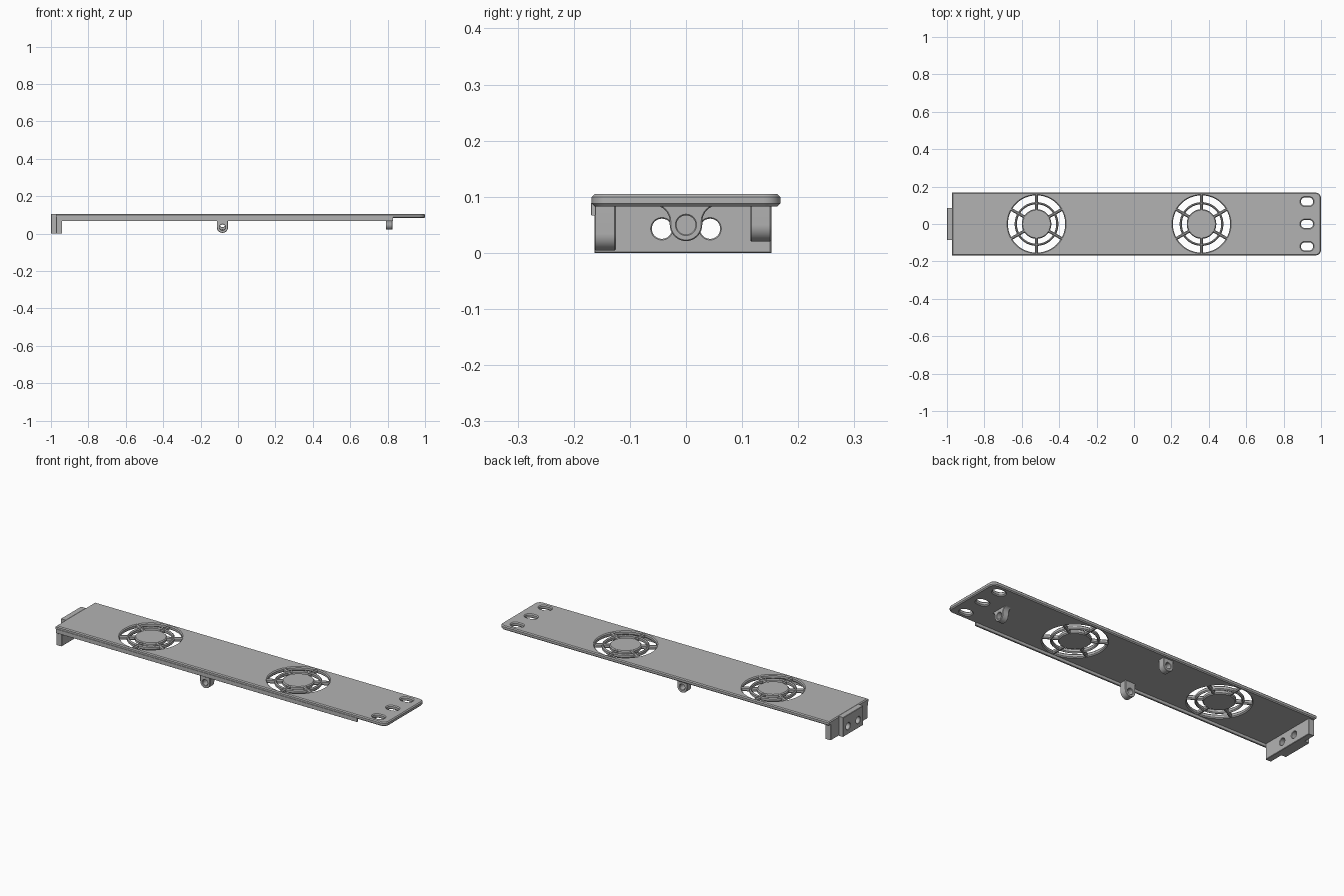
import bpy, bmesh
from math import sin, cos, asin, pi, radians
from mathutils import Matrix, Vector

if "Cube" in bpy.data.objects:
    bpy.data.objects.remove(bpy.data.objects["Cube"], do_unlink=True)

GREY = (0.45, 0.45, 0.45, 1)
metal = bpy.data.materials.new("plain grey")
metal.use_nodes = True
metal.diffuse_color = GREY
metal.node_tree.nodes["Principled BSDF"].inputs["Base Color"].default_value = GREY

# Drawing planes: which world axes the outline and the thickness follow
X, Y, Z = Vector((1, 0, 0)), Vector((0, 1, 0)), Vector((0, 0, 1))
PLANES = {"xy": (X, Y, Z), "xz": (X, Z, -Y), "yz": (Y, Z, X)}


def arc(cx, cy, r, a0, a1, n=16):
    """Points on an arc, angles in degrees."""
    angles = [radians(a0 + (a1 - a0) * i / n) for i in range(n + 1)]
    return [(cx + r * cos(a), cy + r * sin(a)) for a in angles]


def circle(cx, cy, r, n=32):
    return arc(cx, cy, r, 0, 360, n)[:-1]


def rect(x0, x1, y0, y1):
    return [(x0, y0), (x1, y0), (x1, y1), (x0, y1)]


def plate(name, plane, loops, start, end, bevel=0.002):
    """Extrude an outline with holes between two positions along the plane normal."""
    curve = bpy.data.curves.new(name, "CURVE")
    curve.dimensions = "2D"
    curve.fill_mode = "BOTH"
    curve.extrude = abs(end - start) / 2 - bevel
    curve.bevel_depth = bevel
    curve.bevel_resolution = 0
    curve.offset = -bevel
    for pts in loops:
        spline = curve.splines.new("POLY")
        spline.points.add(len(pts) - 1)
        for p, (u, v) in zip(spline.points, pts):
            p.co = (u, v, 0, 1)
        spline.use_cyclic_u = True
    temp = bpy.data.objects.new(name + "_curve", curve)
    bpy.context.collection.objects.link(temp)
    graph = bpy.context.evaluated_depsgraph_get()
    mesh = bpy.data.meshes.new_from_object(temp.evaluated_get(graph))
    bpy.data.objects.remove(temp, do_unlink=True)
    bpy.data.curves.remove(curve)

    axes = PLANES[plane]
    mat = Matrix(axes).transposed().to_4x4()
    mid = (start + end) / 2
    mat.translation = Vector([abs(c) for c in axes[2]]) * mid
    bm = bmesh.new()
    bm.from_mesh(mesh)
    bmesh.ops.remove_doubles(bm, verts=bm.verts, dist=0.00005)
    bmesh.ops.transform(bm, matrix=mat, verts=bm.verts)
    bmesh.ops.recalc_face_normals(bm, faces=bm.faces)
    for f in bm.faces:
        f.smooth = True
        f.material_index = 0
    bm.to_mesh(mesh)
    bm.free()
    mesh.set_sharp_from_angle(angle=radians(30))
    mesh.materials.clear()
    mesh.materials.append(metal)
    mesh.name = name
    obj = bpy.data.objects.new(name, mesh)
    bpy.context.collection.objects.link(obj)
    return obj


def vent_slot(cx, r0, r1, mid, spoke=0.016):
    """One curved vent opening between two spokes of constant width."""
    h0 = 30 - asin(spoke / 2 / r0) * 180 / pi
    h1 = 30 - asin(spoke / 2 / r1) * 180 / pi
    return (arc(cx, 0, r1, mid - h1, mid + h1, 12)
            + arc(cx, 0, r0, mid + h0, mid - h0, 12))


# Top panel with rounded right corners, two fan grilles and three screw slots
outline = ([(-0.973, 0.168), (-0.973, -0.168)]
           + arc(0.97, -0.138, 0.03, -90, 0, 6)
           + arc(0.97, 0.138, 0.03, 0, 90, 6))
loops = [outline]
for cx in (-0.521, 0.361):
    for k in range(6):
        loops.append(vent_slot(cx, 0.117, 0.153, k * 60))
        loops.append(vent_slot(cx, 0.079, 0.105, k * 60))
for cy in (-0.12, 0, 0.12):
    loops.append(arc(0.914, cy, 0.022, 90, 270, 10)
                 + arc(0.936, cy, 0.022, -90, 90, 10))
plate("top_panel", "xy", loops, 0.083, 0.105, 0.005)

# Lip hanging below the front edge
plate("front_lip", "xz", [rect(-0.972, 0.83, 0.067, 0.09)], -0.169, -0.16, 0.001)

# End wall and its protruding centre block, both pierced by two holes
wall_holes = [circle(s * 0.043, 0.043, 0.018) for s in (-1, 1)]
plate("end_wall", "yz", [rect(-0.163, 0.152, 0, 0.09)] + wall_holes, -0.973, -0.94)
plate("end_block", "yz", [rect(-0.085, 0.085, 0, 0.105)] + wall_holes, -1, -0.968)


# Screw lugs below the long edges
def side_lug(name, z, y0, y1):
    cx, r = -0.083, 0.03
    shape = arc(cx, z, r, 180, 360) + [(cx + r, 0.09), (cx - r, 0.09)]
    plate(name, "xz", [shape, circle(cx, z, 0.015)], y0, y1)


side_lug("front_lug", 0.034, -0.163, -0.125)
side_lug("back_lug", 0.05, 0.115, 0.152)

# Flared lug near the right end
flare = arc(0.058, 0.056, 0.029, 180, 90, 8)
shape = (arc(0, 0.05, 0.029, 180, 360) + flare
         + [(0.058, 0.09), (-0.058, 0.09)]
         + [(-u, v) for u, v in reversed(flare)])
plate("end_lug", "yz", [shape, circle(0, 0.05, 0.017)], 0.79, 0.825)
